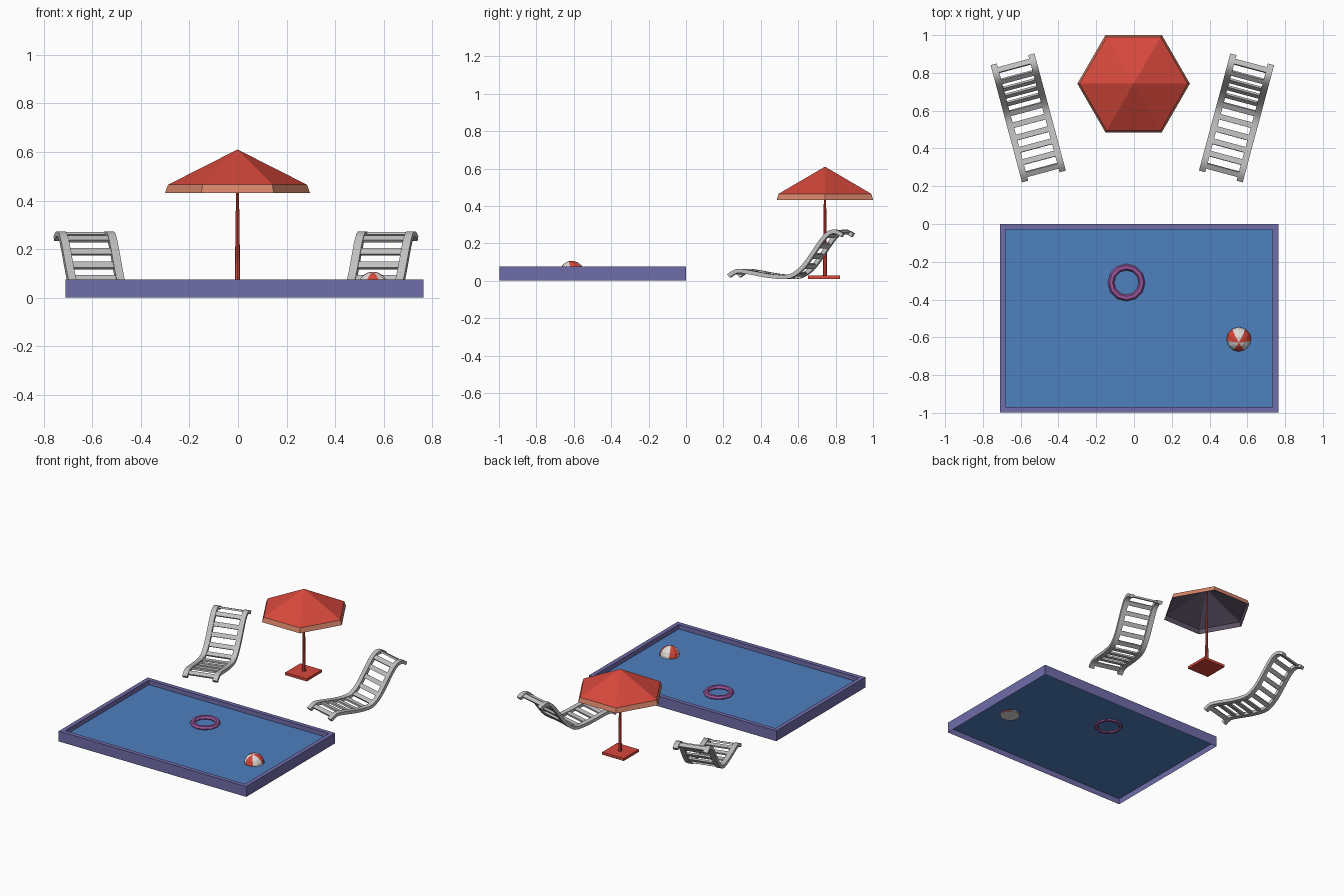
import bpy, bmesh, math
from mathutils import Vector, Matrix

if "Cube" in bpy.data.objects:
    bpy.data.objects.remove(bpy.data.objects["Cube"])


def mat(name, r, g, b):
    m = bpy.data.materials.new(name)
    m.diffuse_color = (r, g, b, 1)
    m.use_nodes = True
    m.node_tree.nodes["Principled BSDF"].inputs["Base Color"].default_value = m.diffuse_color
    return m


PURPLE = mat("pool purple", 0.16, 0.15, 0.40)
WATER = mat("water blue", 0.075, 0.215, 0.52)
RED = mat("bright red", 0.68, 0.065, 0.045)
ORANGE = mat("trim orange", 0.66, 0.23, 0.14)
LINING = mat("lining mauve", 0.11, 0.09, 0.14)
GREY = mat("chair grey", 0.53, 0.53, 0.53)
WHITE = mat("ball white", 0.72, 0.70, 0.68)
PINK = mat("ring pink", 0.32, 0.09, 0.32)


def finish(name, bm, mats, smooth=False, normals=True):
    if normals:
        bmesh.ops.recalc_face_normals(bm, faces=bm.faces)
    me = bpy.data.meshes.new(name)
    bm.to_mesh(me)
    bm.free()
    for m in mats:
        me.materials.append(m)
    ob = bpy.data.objects.new(name, me)
    bpy.context.collection.objects.link(ob)
    if smooth:
        bpy.ops.object.select_all(action='DESELECT')
        ob.select_set(True)
        bpy.context.view_layer.objects.active = ob
        bpy.ops.object.shade_smooth_by_angle(angle=math.radians(35))
    return ob


def rect_loop(bm, x0, x1, y0, y1, z):
    return [bm.verts.new(p) for p in ((x0, y0, z), (x1, y0, z), (x1, y1, z), (x0, y1, z))]


def bridge(bm, a, b, mi=0):
    n = len(a)
    for i in range(n):
        f = bm.faces.new((a[i], a[(i + 1) % n], b[(i + 1) % n], b[i]))
        f.material_index = mi


# Pool wall: open frame with outer side, flat rim and inner side
X0, X1, Y0, Y1, ZT, ZW, RIM = -0.71, 0.764, -0.998, 0.0, 0.075, 0.043, 0.03
bm = bmesh.new()
loops = [rect_loop(bm, X0, X1, Y0, Y1, 0.002),
         rect_loop(bm, X0, X1, Y0, Y1, ZT),
         rect_loop(bm, X0 + RIM, X1 - RIM, Y0 + RIM, Y1 - RIM, ZT),
         rect_loop(bm, X0 + RIM, X1 - RIM, Y0 + RIM, Y1 - RIM, ZW)]
for a, b in zip(loops, loops[1:]):
    bridge(bm, a, b)
finish("pool_wall", bm, [PURPLE], normals=False)

# Water sheet
bm = bmesh.new()
bm.faces.new(rect_loop(bm, X0, X1, Y0, Y1, ZW))
finish("water", bm, [WATER], normals=False)

# Swim ring: low-poly torus
bm = bmesh.new()
N, M = 12, 6
rings = []
for i in range(N):
    a = 2 * math.pi * i / N
    ring = []
    for j in range(M):
        t = 2 * math.pi * j / M
        r = 0.082 + 0.017 * math.cos(t)
        ring.append(bm.verts.new((-0.04 + r * math.cos(a), -0.31 + r * math.sin(a),
                                  0.05 + 0.017 * math.sin(t))))
    rings.append(ring)
for i in range(N):
    bridge(bm, rings[i], rings[(i + 1) % N])
finish("swim_ring", bm, [PINK])

# Beach ball: six alternating panels, cut just below the water
bm = bmesh.new()
bmesh.ops.create_uvsphere(bm, u_segments=12, v_segments=8, radius=0.066)
for f in bm.faces:
    c = f.calc_center_median()
    f.material_index = int(((math.atan2(c.y, c.x) + 2 * math.pi) % (2 * math.pi)) / (math.pi / 3)) % 2
bm.transform(Matrix.Translation((0.555, -0.61, 0.041)) @ Matrix.Rotation(math.radians(15), 4, 'X'))
bmesh.ops.bisect_plane(bm, geom=bm.verts[:] + bm.edges[:] + bm.faces[:],
                       plane_co=(0, 0, 0.035), plane_no=(0, 0, -1), clear_outer=True)
bmesh.ops.holes_fill(bm, edges=[e for e in bm.edges if e.is_boundary])
finish("beach_ball", bm, [RED, WHITE])

# Parasol canopy: hexagonal cone with a flared valance, plus a dark lining
UX, UY = -0.002, 0.743


def hexagon(bm, r, z):
    return [bm.verts.new((UX + r * math.cos(k * math.pi / 3), UY + r * math.sin(k * math.pi / 3), z))
            for k in range(6)]


def fan(bm, ring, z):
    top = bm.verts.new((UX, UY, z))
    for k in range(6):
        bm.faces.new((ring[k], ring[(k + 1) % 6], top))


bm = bmesh.new()
upper, lower = hexagon(bm, 0.286, 0.465), hexagon(bm, 0.298, 0.432)
fan(bm, upper, 0.61)
bridge(bm, lower, upper, 1)
finish("parasol_canopy", bm, [RED, ORANGE], normals=False)

bm = bmesh.new()
upper, lower = hexagon(bm, 0.282, 0.461), hexagon(bm, 0.294, 0.432)
fan(bm, upper, 0.604)
bridge(bm, lower, upper)
bmesh.ops.reverse_faces(bm, faces=bm.faces)
finish("parasol_lining", bm, [LINING], normals=False)

# Parasol pole and square base
bm = bmesh.new()
bmesh.ops.create_cone(bm, cap_ends=True, segments=8, radius1=0.012, radius2=0.004, depth=0.57,
                      matrix=Matrix.Translation((UX, UY, 0.305)))
finish("parasol_pole", bm, [RED])
bm = bmesh.new()
bmesh.ops.create_cube(bm, size=1, matrix=Matrix.Translation((UX, 0.738, 0.018))
                      @ Matrix.Diagonal((0.17, 0.17, 0.018, 1)))
finish("parasol_base", bm, [RED])

# Lounger side profile (along the chair, height), smoothed
KEYS = [(-.315, .026), (-.27, .052), (-.2, .045), (-.1, .027), (0, .020), (.05, .036),
        (.1, .078), (.15, .145), (.2, .216), (.24, .256), (.28, .262), (.315, .243)]


def smooth_path(keys, sub=2):
    p = [Vector(k) for k in keys]
    p = [2 * p[0] - p[1]] + p + [2 * p[-1] - p[-2]]
    out = []
    for i in range(1, len(p) - 2):
        a, b, c, d = p[i - 1:i + 3]
        for k in range(sub):
            t = k / sub
            out.append(0.5 * (2 * b + (c - a) * t + (2 * a - 5 * b + 4 * c - d) * t * t
                              + (3 * b - a - 3 * c + d) * t ** 3))
    return out + [p[-2]]


PATH = smooth_path(KEYS)


def tangent(i):
    return (PATH[min(i + 1, len(PATH) - 1)] - PATH[max(i - 1, 0)]).normalized()


def at_length(s):
    for i, (a, b) in enumerate(zip(PATH, PATH[1:])):
        d = (b - a).length
        if s <= d or i == len(PATH) - 2:
            return a + (b - a) * (s / d), (b - a).normalized()
        s -= d


def lounger(side, cx):
    place = Matrix.Translation((cx, 0.562, 0)) @ Matrix.Rotation(math.radians(-15 * side), 4, 'Z')
    tag = "right" if side > 0 else "left"
    # Two curved rails
    bm = bmesh.new()
    for x in (-0.103, 0.103):
        prev = None
        for i, p in enumerate(PATH):
            t = tangent(i)
            n = Vector((-t.y, t.x)) * 0.011
            ring = [bm.verts.new((x + dx, p.x + k * n.x, p.y + k * n.y))
                    for dx, k in ((-.017, -1), (.017, -1), (.017, 1), (-.017, 1))]
            if prev:
                bridge(bm, prev, ring)
            else:
                bm.faces.new(ring)
            prev = ring
        bm.faces.new(prev)
    bm.transform(place)
    finish("lounger_rails_" + tag, bm, [GREY], smooth=True)
    # Cross slats spaced evenly along the curve
    bm = bmesh.new()
    total = sum((b - a).length for a, b in zip(PATH, PATH[1:]))
    count = 11
    for k in range(count):
        p, t = at_length(0.035 + (total - 0.07) * k / (count - 1))
        m = (Matrix.Translation((0, p.x, p.y)) @ Matrix.Rotation(math.atan2(t.y, t.x), 4, 'X')
             @ Matrix.Diagonal((0.18, 0.03, 0.012, 1)))
        bmesh.ops.create_cube(bm, size=1, matrix=m)
    bm.transform(place)
    finish("lounger_slats_" + tag, bm, [GREY])


lounger(-1, -0.56)
lounger(1, 0.543)
